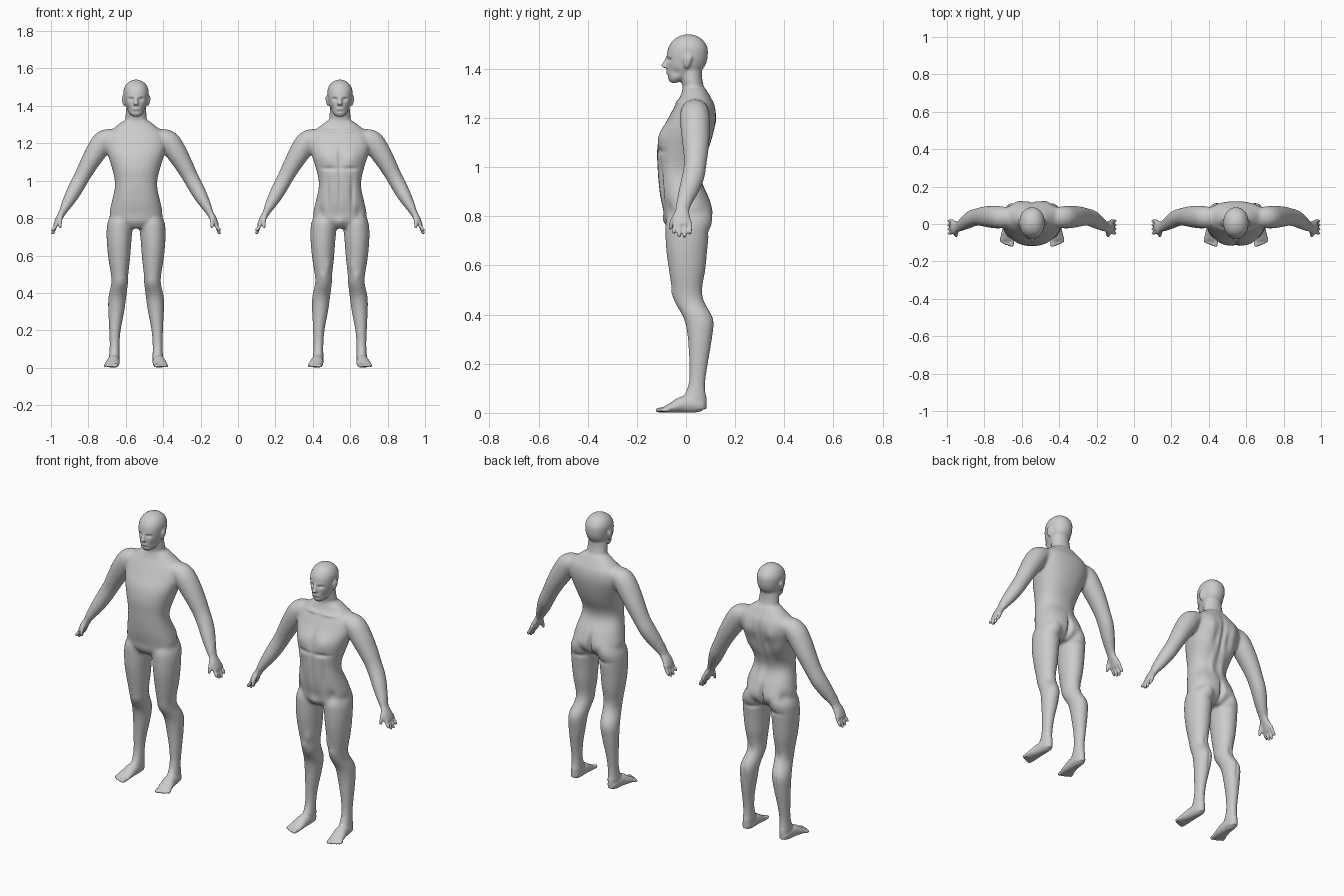
import bpy, bmesh, math
from mathutils import Vector


def spline(rows, steps=5):
    """Smooth rows of numbers with a Catmull-Rom curve."""
    out = []
    for i in range(len(rows) - 1):
        p0, p1, p2, p3 = (rows[max(0, min(len(rows) - 1, i + k))] for k in (-1, 0, 1, 2))
        for s in range(steps):
            t = s / steps
            out.append([0.5 * (2 * b + (c - a) * t + (2 * a - 5 * b + 4 * c - d) * t * t
                               + (3 * b - a - 3 * c + d) * t ** 3)
                        for a, b, c, d in zip(p0, p1, p2, p3)])
    return out + [list(rows[-1])]


def tube(bm, rows, tilt=True, mirror=False, power=1.0, sides=28):
    """Loft ellipses (x, y, z, half width, half depth) along a path."""
    rows = spline(rows)
    for side in ((1, -1) if mirror else (1,)):
        rings = []
        for i, (x, y, z, a, b) in enumerate(rows):
            u, v = Vector((1, 0, 0)), Vector((0, 1, 0))
            if tilt:
                t = (Vector(rows[min(i + 1, len(rows) - 1)][:3])
                     - Vector(rows[max(i - 1, 0)][:3])).normalized()
                u = (u - t * u.dot(t)).normalized()
                v = t.cross(u)
            ring = []
            for k in range(sides):
                w = 2 * math.pi * k / sides
                c, s = math.cos(w), math.sin(w)
                c = math.copysign(abs(c) ** power, c)
                s = math.copysign(abs(s) ** power, s)
                p = Vector((x, y, z)) + u * a * c + v * b * s
                ring.append(bm.verts.new((p.x * side, p.y, max(p.z, 0.002))))
            rings.append(ring)
        faces = [bm.faces.new(rings[0]), bm.faces.new(rings[-1][::-1])]
        for r, q in zip(rings, rings[1:]):
            for k in range(sides):
                n = (k + 1) % sides
                faces.append(bm.faces.new((r[n], r[k], q[k], q[n])))
        bmesh.ops.recalc_face_normals(bm, faces=faces)


def profile(rows):
    """(x, z, half width, front y, back y) to tube rows."""
    return [(x, (f + b) / 2, z, w, (b - f) / 2) for x, z, w, f, b in rows]


def build_parts(bm):
    # torso
    tube(bm, profile([
        (0, .745, .06, -.06, .06), (0, .78, .125, -.086, .095), (0, .82, .143, -.092, .106),
        (0, .88, .132, -.105, .092), (0, .95, .116, -.113, .058), (0, 1.0, .114, -.116, .06),
        (0, 1.07, .13, -.118, .09), (0, 1.14, .152, -.104, .112), (0, 1.2, .165, -.072, .122),
        (0, 1.25, .155, -.045, .117), (0, 1.285, .115, -.025, .10), (0, 1.32, .07, -.012, .08)]),
        tilt=False, power=.88)
    # neck
    tube(bm, [(0, .04, 1.25, .085, .055), (0, .033, 1.31, .061, .045),
              (0, .022, 1.36, .055, .044), (0, .015, 1.42, .05, .05)], tilt=False)
    # head
    tube(bm, profile([
        (0, 1.343, .018, -.062, -.035), (0, 1.358, .034, -.072, 0), (0, 1.38, .047, -.076, .045),
        (0, 1.405, .057, -.077, .073), (0, 1.435, .064, -.078, .086), (0, 1.465, .067, -.077, .089),
        (0, 1.49, .065, -.07, .086), (0, 1.515, .053, -.053, .07), (0, 1.532, .033, -.028, .047),
        (0, 1.54, .01, -.002, .018)]), tilt=False, power=.93)
    # nose, lips and ears
    tube(bm, [(0, -.072, 1.45, .006, .008), (0, -.083, 1.425, .009, .011),
              (0, -.089, 1.41, .014, .011), (0, -.08, 1.402, .009, .006)], tilt=False)
    for z in (1.389, 1.381):
        tube(bm, [(-.02, -.07, z, .003, .003), (0, -.077, z, .006, .005), (.02, -.07, z, .003, .003)],
             tilt=False)
    tube(bm, [(.063, .004, 1.402, .004, .006), (.067, .004, 1.415, .006, .012),
              (.07, .008, 1.44, .007, .017), (.068, .008, 1.456, .004, .01)], tilt=False, mirror=True)
    # legs
    tube(bm, profile([
        (.08, .83, .05, -.06, .09), (.086, .78, .066, -.082, .103), (.089, .73, .069, -.084, .094),
        (.091, .66, .065, -.081, .087), (.09, .58, .058, -.07, .079), (.088, .5, .047, -.056, .066),
        (.088, .45, .045, -.046, .076), (.1, .38, .048, -.008, .112), (.106, .3, .043, .007, .106),
        (.113, .2, .031, .012, .09), (.115, .12, .027, .01, .079), (.116, .06, .028, -.012, .083),
        (.117, .015, .027, -.01, .083)]), tilt=False, mirror=True)
    # feet and toes
    tube(bm, [(.117, .07, .028, .022, .022), (.118, .04, .034, .029, .034),
              (.121, -.01, .034, .033, .034), (.127, -.055, .022, .038, .022),
              (.132, -.088, .013, .038, .012)], mirror=True)
    for i, (tip, r) in enumerate([(-.122, .011), (-.12, .0085), (-.115, .008), (-.108, .008), (-.1, .0075)]):
        x = .107 + i * .0145
        tube(bm, [(x, -.07, .013, r, r), (x + .001, tip + .012, .011, r, r),
                  (x + .001, tip, .009, r * .5, r * .5)], mirror=True, sides=12)
    # arms and palms
    tube(bm, [(.11, .035, 1.237, .04, .05), (.17, .036, 1.215, .057, .06), (.213, .038, 1.155, .057, .06),
              (.255, .04, 1.085, .049, .054), (.29, .038, 1.02, .043, .047), (.32, .03, .965, .041, .046),
              (.35, .012, .91, .036, .041), (.38, -.008, .855, .025, .032), (.396, -.015, .825, .019, .028),
              (.414, -.018, .795, .017, .036), (.427, -.017, .768, .014, .037),
              (.43, -.016, .76, .011, .033)], mirror=True)
    # fingers and thumbs
    for y, tip in ((-.045, .728), (-.025, .714), (-.005, .712), (.015, .725)):
        tube(bm, [(.422, y, .78, .01, .009), (.433, y * 1.05, .752, .0095, .0085),
                  (.443, y * 1.1, tip + .012, .009, .008), (.446, y * 1.1, tip, .005, .005)],
             mirror=True, sides=12)
    tube(bm, [(.402, -.032, .815, .013, .013), (.406, -.052, .785, .011, .011),
              (.406, -.062, .757, .009, .009), (.405, -.063, .745, .005, .005)], mirror=True, sides=12)


def sculpt(bm, brushes):
    """Soft mirrored brush strokes: centre, radii, push vector."""
    for c, r, d in brushes:
        push = Vector(d)
        for v in bm.verts:
            p = v.co
            dz = (p.z - c[2]) / r[2]
            dx = (abs(p.x) - c[0]) / r[0]
            if abs(dz) > 2.2 or abs(dx) > 2.2:
                continue
            q = dz * dz + dx * dx + ((p.y - c[1]) / r[1]) ** 2
            if q < 5:
                s = -1 if p.x < 0 else 1
                v.co = p + Vector((push.x * s, push.y, push.z)) * math.exp(-q)


FACE = [((.027, -.075, 1.436), (.013, .02, .008), (0, .011, 0)),
        ((.028, -.075, 1.45), (.02, .02, .005), (0, -.003, 0)),
        ((.0, -.075, 1.37), (.03, .02, .004), (0, .003, 0)),
        ((.045, -.05, 1.385), (.012, .03, .015), (-.004, .004, 0))]
SEAT = [((.0, .1, .81), (.012, .06, .055), (0, -.02, 0)),
        ((.068, .1, .81), (.045, .05, .045), (0, .008, 0)),
        ((.065, .085, .735), (.05, .03, .012), (0, -.006, 0))]
FRONT = [((.065, -.09, 1.125), (.045, .05, .04), (0, -.009, 0)),
         ((.06, -.115, 1.065), (.05, .04, .012), (0, .008, 0)),
         ((0, -.1, 1.1), (.012, .05, .09), (0, .009, 0)),
         ((0, -.115, .94), (.009, .04, .08), (0, .006, 0)),
         ((.065, -.1, .93), (.012, .05, .09), (0, .008, 0)),
         ((.10, -.075, .83), (.02, .04, .03), (0, .008, 0)),
         ((.05, -.03, 1.265), (.05, .03, .009), (0, -.007, 0)),
         ((.0, -.09, .775), (.025, .04, .03), (0, -.008, 0)),
         ((.088, -.055, .49), (.02, .03, .025), (0, -.006, 0)),
         ((.06, -.055, .54), (.018, .03, .03), (0, -.006, 0))]
BACK = [((0, .12, 1.1), (.014, .05, .14), (0, -.013, 0)),
        ((.075, .11, 1.19), (.028, .05, .045), (0, .009, 0)),
        ((.04, .11, 1.13), (.018, .05, .045), (0, -.007, 0)),
        ((.09, .09, 1.09), (.04, .05, .05), (.004, .006, 0)),
        ((.035, .06, .98), (.018, .04, .07), (0, .007, 0)),
        ((.125, .06, .82), (.025, .05, .03), (-.008, -.004, 0)),
        ((.088, .07, .47), (.014, .03, .03), (0, -.006, 0)),
        ((.1, .11, .35), (.006, .03, .05), (0, -.005, 0))]


def figure(name, cx, brushes):
    bm = bmesh.new()
    build_parts(bm)
    mesh = bpy.data.meshes.new(name)
    bm.to_mesh(mesh)
    bm.free()
    obj = bpy.data.objects.new(name, mesh)
    bpy.context.collection.objects.link(obj)
    # fuse the parts into one skin
    mod = obj.modifiers.new("fuse", 'REMESH')
    mod.mode = 'VOXEL'
    mod.voxel_size = .0055
    fused = bpy.data.meshes.new_from_object(obj.evaluated_get(bpy.context.evaluated_depsgraph_get()))
    obj.modifiers.clear()
    obj.data = fused
    # soften the joins but keep hands, feet and face crisp
    bm = bmesh.new()
    bm.from_mesh(fused)
    soft = [v for v in bm.verts if .07 < v.co.z < 1.34 and abs(v.co.x) < .39]
    for i in range(16):
        bmesh.ops.smooth_vert(bm, verts=soft if i > 0 else bm.verts[:], factor=.5,
                              use_axis_x=True, use_axis_y=True, use_axis_z=True)
    sculpt(bm, FACE + SEAT + brushes)
    bm.to_mesh(fused)
    bm.free()
    fused.shade_smooth()
    obj.location.x = cx


figure("figure_back_detail", -.545, BACK)
figure("figure_front_detail", .545, FRONT)
